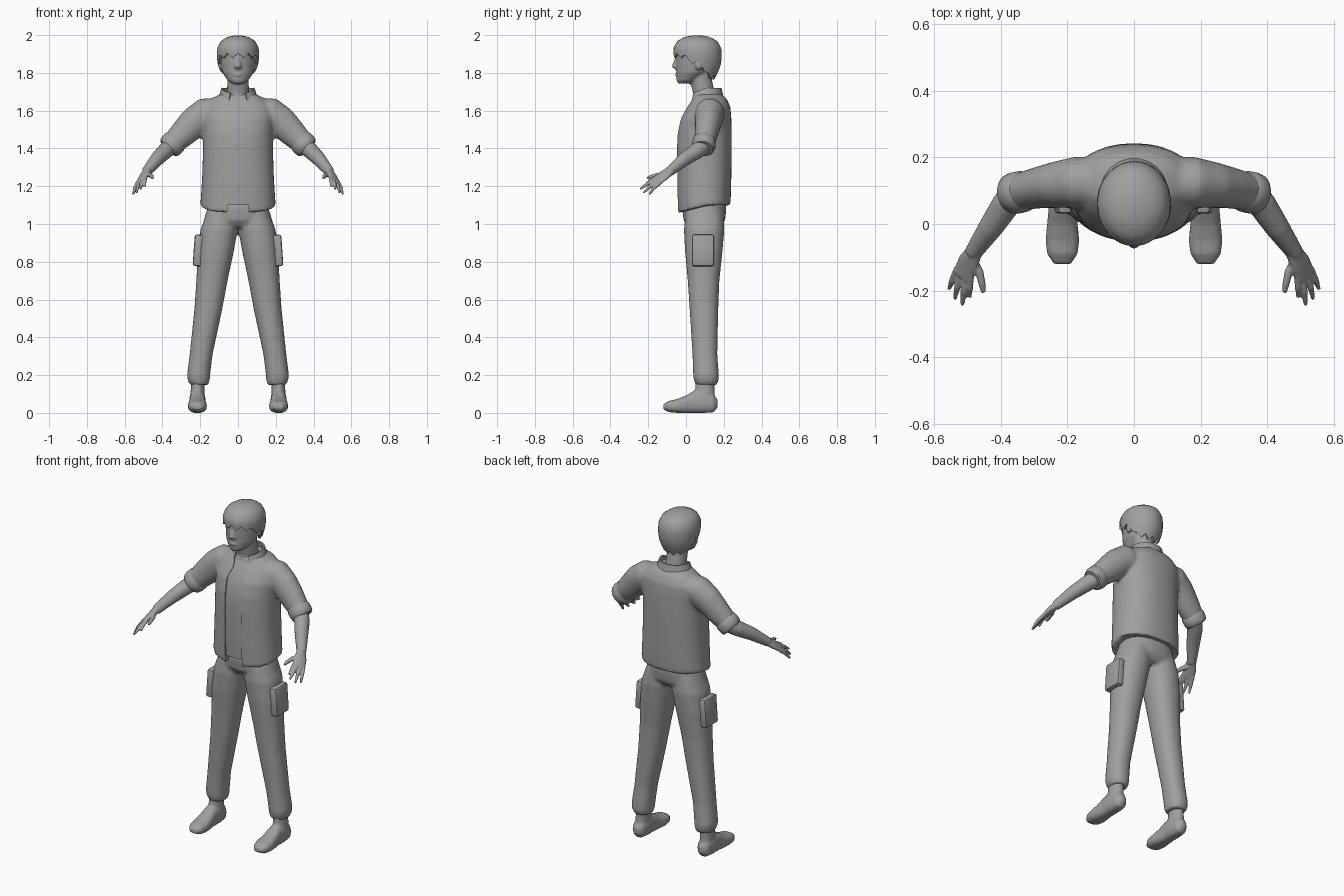
import bpy, bmesh, math
from mathutils import Vector, Matrix

old = bpy.data.objects.get("Cube")
if old:
    bpy.data.objects.remove(old, do_unlink=True)

grey = bpy.data.materials.new("plain grey")
grey.use_nodes = True
grey.diffuse_color = (0.35, 0.35, 0.35, 1)
grey.node_tree.nodes["Principled BSDF"].inputs["Base Color"].default_value = (0.35, 0.35, 0.35, 1)

X, Y, Z = Vector((1, 0, 0)), Vector((0, 1, 0)), Vector((0, 0, 1))


def sheet(bm, rows, closed=True, caps=True):
    """Skin rows of points with quads."""
    vs = [[bm.verts.new(p) for p in row] for row in rows]
    n = len(rows[0])
    for a, b in zip(vs, vs[1:]):
        for i in range(n if closed else n - 1):
            j = (i + 1) % n
            bm.faces.new((a[i], a[j], b[j], b[i]))
    if caps:
        bm.faces.new(vs[0])
        bm.faces.new(vs[-1])
    return vs


def loft(bm, rings, side=X, axis=None, n=24, p=2.0, s=1):
    """Tube through rings of (x, y, z, radius along side, other radius)."""
    c = [Vector(r[:3]) for r in rings]
    rows = []
    for k, r in enumerate(rings):
        t = axis or (c[min(k + 1, len(c) - 1)] - c[max(k - 1, 0)]).normalized()
        u = (side - t * side.dot(t)).normalized()
        v = t.cross(u)
        row = []
        for i in range(n):
            a = math.tau * i / n
            ca, sa = math.cos(a), math.sin(a)
            q = c[k] + u * math.copysign(abs(ca) ** (2 / p), ca) * r[3] \
                + v * math.copysign(abs(sa) ** (2 / p), sa) * r[4]
            row.append((q.x * s, q.y, q.z))
        rows.append(row)
    return sheet(bm, rows)


def ball(bm, centre, radii):
    m = Matrix.Translation(centre) @ Matrix.Diagonal((*radii, 1))
    bmesh.ops.create_uvsphere(bm, u_segments=16, v_segments=10, radius=1, matrix=m)


def apply_mod(ob, kind, **settings):
    m = ob.modifiers.new(kind, kind)
    for key, val in settings.items():
        setattr(m, key, val)
    bpy.ops.object.select_all(action='DESELECT')
    bpy.context.view_layer.objects.active = ob
    ob.select_set(True)
    bpy.ops.object.modifier_apply(modifier=m.name)


def finish(bm, name, voxel=0, smooth=5, thick=0):
    bmesh.ops.recalc_face_normals(bm, faces=bm.faces)
    me = bpy.data.meshes.new(name)
    bm.to_mesh(me)
    bm.free()
    me.materials.append(grey)
    ob = bpy.data.objects.new(name, me)
    bpy.context.collection.objects.link(ob)
    if thick:
        apply_mod(ob, 'SOLIDIFY', thickness=thick, offset=0)
    if voxel:
        apply_mod(ob, 'REMESH', mode='VOXEL', voxel_size=voxel)
        apply_mod(ob, 'SMOOTH', factor=0.5, iterations=smooth)
    return ob


def interp(table, x):
    """Linear lookup in rows sorted by rising first value."""
    for lo, hi in zip(table, table[1:]):
        if x <= hi[0]:
            t = max(0, (x - lo[0]) / (hi[0] - lo[0]))
            return [a + (b - a) * t for a, b in zip(lo[1:], hi[1:])]
    return list(table[-1][1:])


# Jacket: body and sleeves fused, opened down the front
body = [(1.10, .095, .20, .14), (1.18, .095, .194, .144), (1.25, .095, .19, .145),
        (1.40, .095, .185, .147), (1.48, .097, .185, .145), (1.56, .105, .19, .135),
        (1.62, .12, .18, .115), (1.665, .125, .14, .09), (1.69, .115, .09, .072)]
rings = [(0, cy, z, rx, ry) for z, cy, rx, ry in body]
bm = bmesh.new()
hem = loft(bm, rings, axis=Z, n=40, p=2.3)[0]
for v in hem:
    v.co.z -= .04 * max(0, min(1, (.1 - v.co.y) / .13))
sleeve = [(.09, .125, 1.60, .07, .07), (.17, .125, 1.585, .078, .085), (.23, .118, 1.54, .07, .083),
          (.29, .108, 1.48, .062, .073), (.345, .096, 1.425, .056, .06)]
for s in (1, -1):
    loft(bm, sleeve, side=Y, s=s)
jacket = finish(bm, "jacket", voxel=.01, smooth=6)
bm = bmesh.new()
outline = [(.055, 1.0), (.055, 1.57), (.038, 1.62), (.06, 1.75)]
outline += [(-x, z) for x, z in reversed(outline)]
sheet(bm, [[(x, y, z) for x, z in outline] for y in (-.3, .035)])
cutter = finish(bm, "opening_cutter")
cutter.hide_render = True
apply_mod(jacket, 'BOOLEAN', operation='DIFFERENCE', object=cutter, solver='EXACT')
bpy.data.objects.remove(cutter, do_unlink=True)

# Undershirt showing in the opening
bm = bmesh.new()
loft(bm, [(x, y, z, a * .955, b * .955) for x, y, z, a, b in rings[:-1]], axis=Z, n=40, p=2.3)
finish(bm, "undershirt")

# Standing collar, lower at the front
bm = bmesh.new()
rows = []
for z, rx, ry in ((1.665, .1, .088), (1.695, .09, .08), (1.72, .083, .075)):
    row = []
    for i in range(29):
        a = -math.pi / 2 + .5 + (math.tau - 1) * i / 28
        f = max(0, -math.sin(a))
        row.append((rx * math.cos(a), .108 + ry * math.sin(a), z - .03 * f))
    rows.append(row)
sheet(bm, rows, closed=False, caps=False)
finish(bm, "collar", thick=.01)

# Trousers: hips and legs fused
bm = bmesh.new()
loft(bm, [(0, .1, 1.14, .145, .11), (0, .097, 1.08, .163, .117), (0, .097, 1.02, .182, .11),
          (0, .097, .985, .16, .085)], axis=Z, n=32, p=2.2)
leg = [(.085, .097, 1.06, .08, .1), (.1, .096, .97, .099, .107), (.117, .094, .86, .096, .1),
       (.138, .093, .7, .083, .084), (.157, .095, .55, .074, .076), (.195, .1, .31, .061, .066),
       (.209, .106, .2, .061, .068), (.208, .107, .175, .059, .066), (.206, .107, .148, .049, .057)]
for s in (1, -1):
    loft(bm, leg, axis=Z, p=2.2, s=s)
finish(bm, "trousers", voxel=.01, smooth=5)

# Head with nose, lips, ears and neck
bm = bmesh.new()
loft(bm, [(0, -.008, 1.743, .03, .034), (0, .008, 1.76, .055, .058), (0, .033, 1.80, .082, .084),
          (0, .055, 1.85, .093, .109), (0, .06, 1.90, .097, .115), (0, .06, 1.95, .088, .1),
          (0, .06, 1.978, .05, .06)], axis=Z, n=32)
loft(bm, [(0, .105, 1.6, .075, .07), (0, .095, 1.69, .058, .058), (0, .08, 1.76, .057, .058),
          (0, .075, 1.82, .06, .06)], axis=Z)
loft(bm, [(0, -.045, 1.885, .008, .012), (0, -.05, 1.85, .016, .02), (0, -.05, 1.832, .022, .027),
          (0, -.045, 1.82, .018, .012)], axis=Z, n=12)
ball(bm, (0, -.044, 1.79), (.026, .014, .011))
for s in (1, -1):
    ball(bm, (s * .093, .07, 1.845), (.012, .022, .03))
finish(bm, "head", voxel=.006, smooth=3)

# Hair: cap with a jagged fringe and a long nape
profile = [(1.75, .075, .064, .06), (1.80, .072, .086, .088), (1.84, .066, .099, .111),
           (1.88, .062, .105, .12), (1.93, .06, .103, .12), (1.965, .06, .085, .1),
           (1.985, .06, .052, .062), (1.992, .06, .012, .015)]
edge = [(-1, 1.765), (-.5, 1.775), (-.1, 1.835), (.4, 1.855), (.6, 1.88), (1, 1.88)]
bm = bmesh.new()
rows = []
for k in range(11):
    row = []
    for i in range(48):
        a = math.tau * i / 48
        low = interp(edge, -math.sin(a))[0] + .024 * abs(i % 4 - 2) / 2
        z = 1.992 - (1.992 - low) * (k / 10) ** 1.6
        cy, rx, ry = interp(profile, z)
        row.append((rx * math.cos(a), cy + ry * math.sin(a), z))
    rows.append(row)
top = sheet(bm, rows, caps=False)[0]
bm.faces.new(top)
finish(bm, "hair", thick=.014)

# Paired parts
forearm = [(.345, .098, 1.42, .045, .046), (.385, .058, 1.387, .043, .043), (.43, -.01, 1.342, .037, .037),
           (.484, -.088, 1.277, .025, .027)]
palm = [(.478, -.08, 1.284, .026, .022), (.498, -.118, 1.256, .036, .017), (.516, -.158, 1.226, .036, .012)]
tips = [(.493, -.22, 1.2), (.515, -.243, 1.185), (.538, -.225, 1.165), (.555, -.195, 1.157)]
across = Vector((.77, .32, -.55)).normalized()
foot = [(.168, .05, .016, .02), (.145, .05, .037, .048), (.09, .058, .044, .06), (.04, .057, .042, .059),
        (0, .045, .046, .047), (-.05, .036, .051, .036), (-.09, .034, .046, .03), (-.12, .032, .026, .014)]
for s, tag in ((1, "left"), (-1, "right")):
    # Bare forearm, palm, fingers and thumb
    bm = bmesh.new()
    loft(bm, forearm, side=Y, n=16, s=s)
    loft(bm, palm, side=across, n=16, s=s)
    for k, tip in enumerate(tips):
        base = Vector(palm[-1][:3]) + across * (k - 1.5) * .018 + Vector((-.006, .015, .01))
        mid = base.lerp(Vector(tip), .55) + Vector((.002, -.003, .004))
        loft(bm, [(*base, .0105, .0105), (*mid, .01, .01), (*tip, .006, .006)], side=across, n=10, s=s)
    loft(bm, [(.49, -.1, 1.265, .016, .016), (.464, -.145, 1.259, .013, .013), (.456, -.18, 1.252, .011, .011),
              (.452, -.206, 1.243, .007, .007)], side=Z, n=10, s=s)
    finish(bm, tag + "_arm", voxel=.004, smooth=3)

    # Rolled sleeve cuff
    bm = bmesh.new()
    loft(bm, [(.326, .1, 1.444, .056, .06), (.334, .098, 1.436, .062, .067), (.352, .094, 1.418, .063, .067),
              (.366, .091, 1.404, .06, .063), (.371, .09, 1.399, .052, .055)], side=Y, s=s)
    finish(bm, tag + "_cuff")

    # Thigh pocket
    bm = bmesh.new()
    m = Matrix.Translation((s * .212, .09, .86)) @ Matrix.Rotation(-s * .07, 4, 'Y') \
        @ Matrix.Diagonal((.045, .118, .168, 1))
    bmesh.ops.create_cube(bm, size=1, matrix=m)
    bmesh.ops.bevel(bm, geom=bm.edges[:], offset=.012, segments=2, affect='EDGES', profile=.5)
    finish(bm, tag + "_pocket")

    # Foot and ankle
    bm = bmesh.new()
    for row in loft(bm, [(.215, y, z, w, h) for y, z, w, h in foot], axis=Y, n=20, p=2.5, s=s):
        for v in row:
            v.co.z = max(0, v.co.z)
    loft(bm, [(.213, .102, .19, .036, .05), (.214, .1, .13, .036, .051), (.215, .095, .06, .04, .06)],
         axis=Z, n=20, s=s)
    finish(bm, tag + "_foot", voxel=.007, smooth=4)

# Smooth shading with crisp edges
bpy.ops.object.select_all(action='DESELECT')
for ob in bpy.context.collection.objects:
    if ob.type == 'MESH':
        ob.select_set(True)
        bpy.context.view_layer.objects.active = ob
bpy.ops.object.shade_smooth_by_angle(angle=math.radians(40))
